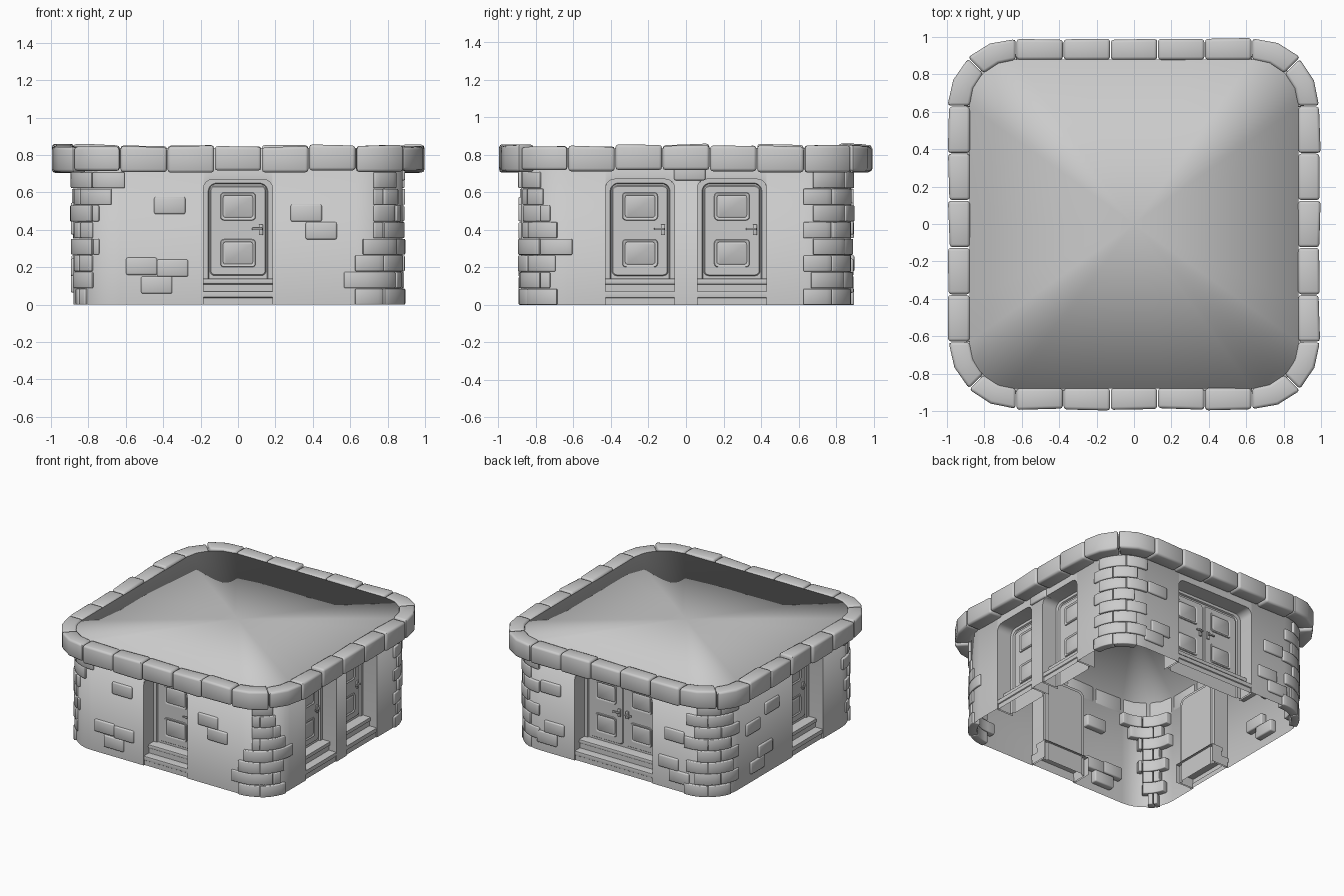
import bpy, bmesh, math, random
from mathutils import Matrix

if "Cube" in bpy.data.objects:
    bpy.data.objects.remove(bpy.data.objects["Cube"])

random.seed(4)
H, R = 0.88, 0.25                     # wall half width and corner radius
F = H - R                             # half length of the straight part
ARC = R * math.pi / 2
Q = 2 * F + ARC                       # perimeter length of one side + one corner
TOP = 0.837                           # roof level
DOOR_W, DOOR_H, DOOR_R = 0.185, 0.67, 0.05
# doors: side (0 front, 1 right, 2 back, 3 left), offset along side, half width
DOORS = [(0, 0, DOOR_W), (1, -0.245, DOOR_W), (1, 0.245, DOOR_W),
         (2, 0, 0.33), (3, 0.22, DOOR_W)]


def turn(k, x, y, z):
    for _ in range(k % 4):
        x, y = -y, x
    return (x, y, z)


def perim(s, off, z):
    """Point on the rounded square; s runs counter-clockwise from front middle."""
    k = math.floor((s + F) / Q + 1e-5)
    r = s - k * Q
    if r <= F:
        return turn(k, r, -H - off, z)
    a = (r - F) / R
    return turn(k, F + (R + off) * math.sin(a), -F - (R + off) * math.cos(a), z)


def finish(bm, name, bevel=0, recalc=False):
    if recalc:
        bmesh.ops.recalc_face_normals(bm, faces=bm.faces)
    if bevel:
        edges = [e for e in bm.edges if e.calc_face_angle(0) > 0.7]
        bmesh.ops.bevel(bm, geom=edges, offset=bevel, segments=2, profile=0.5,
                        affect='EDGES', clamp_overlap=True)
    me = bpy.data.meshes.new(name)
    bm.to_mesh(me)
    bm.free()
    ob = bpy.data.objects.new(name, me)
    bpy.context.collection.objects.link(ob)
    return ob


def block(bm, s0, s1, z0, z1, o0, o1, n, tilt=0):
    """Stone block following the perimeter with n segments."""
    rings = []
    for i in range(n + 1):
        s = s0 + (s1 - s0) * i / n
        t = tilt * (2 * i / n - 1)
        rings.append([bm.verts.new(perim(s, o, z)) for o, z in
                      ((o0, z0), (o1 + t, z0), (o1 + t, z1 + t), (o0, z1 + t))])
    for a, b in zip(rings, rings[1:]):
        for j in range(4):
            bm.faces.new((a[j], a[j - 1], b[j - 1], b[j]))
    bm.faces.new(rings[0])
    bm.faces.new(rings[-1][::-1])


def corner(cx, cz, r, a0, n=5):
    return [(cx + r * math.cos(math.radians(a0 - 90 * i / n)),
             cz + r * math.sin(math.radians(a0 - 90 * i / n))) for i in range(n + 1)]


def arch(w, top, r):
    return [(-w, 0)] + corner(-w + r, top - r, r, 180) + corner(w - r, top - r, r, 90) + [(w, 0)]


def rrect(cu, w, z0, z1, r):
    return (corner(cu - w + r, z0 + r, r, 270) + corner(cu - w + r, z1 - r, r, 180)
            + corner(cu + w - r, z1 - r, r, 90) + corner(cu + w - r, z0 + r, r, 0))


def loft(bm, k, c, rings, closed=True, cap=True):
    """Join outlines (points, depth) set into side k at offset c."""
    vs = [[bm.verts.new(turn(k, c + u, -H + d, z)) for u, z in pts] for pts, d in rings]
    n = len(vs[0])
    for a, b in zip(vs, vs[1:]):
        for j in range(n if closed else n - 1):
            m = (j + 1) % n
            bm.faces.new((a[j], b[j], b[m], a[m]))
    if cap:
        bm.faces.new(vs[-1][::-1])


# walls with arched door openings, joined smoothly to the flat fan roof
bm = bmesh.new()
opens = [(k * Q + c, w) for k, c, w in DOORS]
cuts = set()
for k in range(4):
    cuts.update(round(k * Q + F + ARC * i / 8, 5) for i in range(9))
cuts.add(round(-F, 5))
for s, w in opens:
    for d in (0, 0.004, 0.015, 0.03, DOOR_R):
        cuts.update((round(s - w + d, 5), round(s + w - d, 5)))
cuts = sorted(cuts)
tip = (0, 0, TOP)
for a, b in zip(cuts, cuts[1:]):
    if b - a < 1e-4:
        continue
    low = [0, 0]
    for s, w in opens:
        if abs((a + b) / 2 - s) < w:
            for i, p in enumerate((a, b)):
                g = min(DOOR_R, max(0, w - abs(p - s)))
                low[i] = DOOR_H - DOOR_R + math.sqrt(max(0, DOOR_R**2 - (DOOR_R - g)**2))
    for pts in ((perim(a, 0, low[0]), perim(b, 0, low[1]), perim(b, 0, TOP), perim(a, 0, TOP)),
                (perim(a, 0, TOP), perim(b, 0, TOP), tip)):
        bm.faces.new([bm.verts.new(p) for p in pts])
bmesh.ops.remove_doubles(bm, verts=bm.verts, dist=1e-4)
shell = finish(bm, "walls_and_roof")

# rim stones: five per side and two per corner
bm = bmesh.new()
for k in range(4):
    spans = [(-F + 2 * F * i / 5, -F + 2 * F * (i + 1) / 5, 1) for i in range(5)]
    spans += [(F, F + ARC / 2, 2), (F + ARC / 2, F + ARC, 2)]
    for a, b, n in spans:
        g = 0.002
        block(bm, k * Q + a + g, k * Q + b - g, 0.712 + random.uniform(-.008, .008),
              0.85 + random.uniform(-.007, .006), -0.002, 0.11 + random.uniform(-.003, .005),
              n, random.uniform(-.005, .005))
finish(bm, "rim_stones", 0.016, True)

# corner stones: reach before / after each corner, from the ground up
CORNERS = [([.2, .26, .2, .16, .1, .1, .1, .1], [.14, .1, .13, .22, .14, .1, .06, .06]),
           ([.2, .16, .2, .15, .2, .15, .2, .15], [.12, .2, .12, .2, .1, .2, .12, .2]),
           ([.22, .14, .2, .12, .22, .14, .2, .12], [.12, .2, .14, .2, .12, .2, .14, .2]),
           ([.08, .14, .1, .16, .1, .2, .12, .18], [0, 0, .04, .08, .04, .08, .15, .22])]
bm = bmesh.new()
for k, (before, after) in enumerate(CORNERS):
    mid = k * Q + F + ARC / 2
    for i in range(8):
        z0, z1 = i * 0.089, (i + 1) * 0.089 - 0.004
        split = mid + (0.045 if i % 2 else -0.045)
        for a, b in ((mid - before[i], split - .002), (split + .002, mid + after[i])):
            if b - a > 0.03:
                block(bm, a, b, z0, z1, -0.045, 0.014 + random.uniform(-.004, .005), 5)
finish(bm, "corner_stones", 0.009, True)

# loose wall bricks: side, middle along side, middle height
BRICKS = [(0, -.365, .53), (0, .365, .49), (0, .445, .395), (0, -.515, .205), (0, -.35, .195),
          (0, -.435, .105), (1, .02, .71), (2, -.53, .5), (2, -.5, .2), (2, -.56, .11),
          (2, .52, .42), (2, .47, .2), (2, .56, .11), (3, -.45, .42), (3, -.22, .5),
          (3, -.3, .2), (3, -.4, .11)]
bm = bmesh.new()
for k, u, z in BRICKS:
    block(bm, k * Q + u - .083, k * Q + u + .083, z - .046, z + .046, -0.045, 0.014, 1)
finish(bm, "wall_bricks", 0.009, True)

# doorways
niches, leaves, steps, handles = (bmesh.new() for _ in range(4))
STEP = [(.01, 0), (.01, .036), (.004, .04), (.002, .055), (.004, .07), (.012, .072), (.065, .072),
        (.065, .108), (.057, .112), (.054, .125), (.057, .138), (.065, .14), (.15, .14)]
for k, c, w in DOORS:
    # recess and frame
    loft(niches, k, c, [(arch(w, DOOR_H, DOOR_R), 0), (arch(w, DOOR_H, DOOR_R), .12),
                        (arch(w - .025, .65, .045), .12), (arch(w - .03, .645, .04), .132)],
         closed=False)
    # steps, a little wider than the opening
    ends = [[steps.verts.new(turn(k, c + u, -H + d, z)) for d, z in STEP]
            for u in (-w - .012, w + .012)]
    for j in range(len(STEP) - 1):
        steps.faces.new((ends[0][j], ends[1][j], ends[1][j + 1], ends[0][j + 1]))
    for end, sign in zip(ends, (-1, 1)):
        foot = steps.verts.new(turn(k, c + sign * (w + .012), -H + .15, 0))
        steps.faces.new((end + [foot])[::sign])
    # one leaf, or a narrower mirrored pair on the wide doorway
    pair = w > 0.3
    f = 0.95 if pair else 1
    for cu, hand in ([(-.15, 1), (.15, -1)] if pair else [(0, 1)]):
        loft(leaves, k, c, [(rrect(cu, .15 * f, .155, .635, .025), .132),
                            (rrect(cu, .145 * f, .16, .63, .022), .125)])
        for z in (.275, .525):
            loft(leaves, k, c, [(rrect(cu, .095 * f - i, z - .075 + i, z + .075 - i, .02 - i / 2), d)
                                for i, d in ((0, .126), (.003, .119), (.011, .119),
                                             (.016, .124), (.022, .12))])
        # handle plate and lever
        for u, z, su, sz, d, sd in ((.122, .4, .022, .056, .12, .012),
                                    (.103, .405, .055, .012, .104, .01),
                                    (.122, .405, .012, .012, .112, .02)):
            p = turn(k, c + cu + hand * u * f, -H + d, z)
            m = (Matrix.Translation(p) @ Matrix.Rotation(k * math.pi / 2, 4, 'Z')
                 @ Matrix.Diagonal((su, sd, sz, 1)))
            bmesh.ops.create_cube(handles, size=1, matrix=m)
finish(niches, "door_recesses")
finish(leaves, "door_leaves")
finish(steps, "door_steps")
finish(handles, "door_handles", 0.002)

# smooth shading; sharp edges kept everywhere except the soft shell
for ob in bpy.context.collection.objects:
    ob.select_set(ob is not shell)
    bpy.context.view_layer.objects.active = ob
bpy.context.view_layer.objects.active = bpy.data.objects["rim_stones"]
bpy.ops.object.shade_smooth_by_angle(angle=math.radians(48))
shell.data.shade_smooth()
